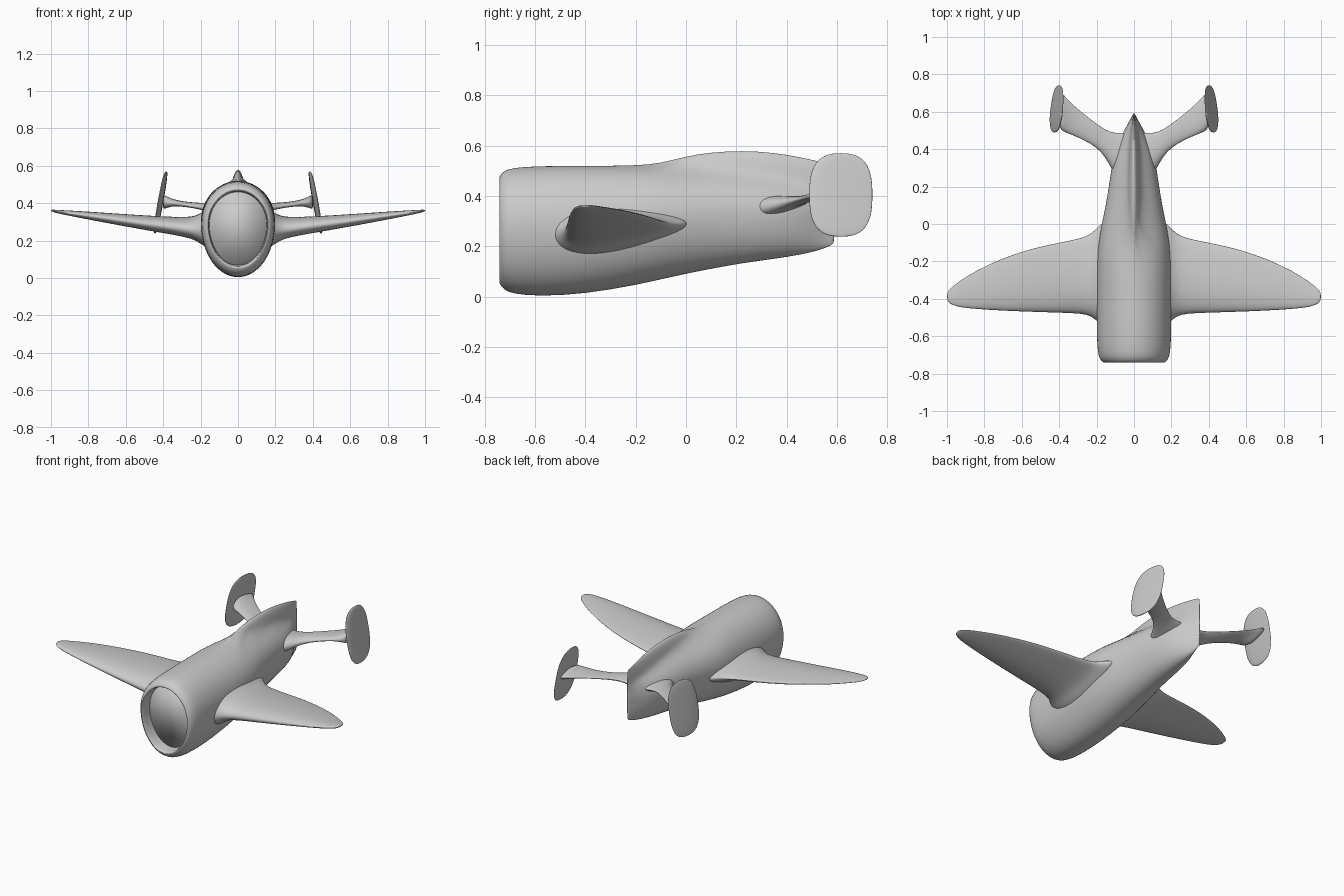
import bpy, bmesh
from math import sin, cos, pi, sqrt
from mathutils import Vector


def loft(name, rings, caps=(True, True), mirror=False, levels=1):
    """Skin closed rings of points into one smooth object."""
    bm = bmesh.new()
    vr = [[bm.verts.new(p) for p in r] for r in rings]
    n = len(vr[0])
    for a, b in zip(vr, vr[1:]):
        for i in range(n):
            j = (i + 1) % n
            bm.faces.new((a[i], a[j], b[j], b[i]))
    if caps[0]:
        bm.faces.new(vr[0][::-1])
    if caps[1]:
        bm.faces.new(vr[-1])
    bmesh.ops.recalc_face_normals(bm, faces=bm.faces)
    me = bpy.data.meshes.new(name)
    bm.to_mesh(me)
    bm.free()
    me.shade_smooth()
    ob = bpy.data.objects.new(name, me)
    bpy.context.collection.objects.link(ob)
    if mirror:
        ob.modifiers.new("mirror", 'MIRROR').use_mirror_merge = False
    if levels:
        s = ob.modifiers.new("smooth", 'SUBSURF')
        s.levels = s.render_levels = levels
    return ob


def body_ring(y, zb, zs, zt, w, s, n=20):
    """Egg-shaped hull (zb..zs, half width w) blended with a narrow spine up to zt."""
    zm = zb + (zs - zb) * 0.56
    half = []
    for i in range(n + 1):
        z = zb + (zt - zb) * (1 - cos(pi * i / n)) / 2
        h = (zs - zm) if z > zm else (zm - zb)
        a = w * sqrt(max(0, 1 - ((z - zm) / h) ** 2))
        b = s * sqrt(max(0, 1 - ((z - zm) / (zt - zm)) ** 2)) if z > zm else 0
        half.append(((a ** 3 + b ** 3) ** (1 / 3), z))
    right = [Vector((x, y, z)) for x, z in half]
    left = [Vector((-x, y, z)) for x, z in half[-2:0:-1]]
    right[0].x = right[-1].x = 0
    return right + left


def foil(le, te, thick, n=24):
    """Airfoil ring from leading to trailing point; thick is the half-thickness vector."""
    le, te, thick = Vector(le), Vector(te), Vector(thick)
    ring = []
    for i in range(n):
        a = 2 * pi * i / n
        u = (1 - cos(a)) / 2
        ring.append(le.lerp(te, u) + thick * sin(a) * (1.25 - 0.75 * u))
    return ring


def wing(name, rows):
    """Rows: x, leading y, trailing y, leading z, trailing z, half thickness."""
    loft(name, [foil((x, a, za), (x, b, zb), (0, 0, t)) for x, a, b, za, zb, t in rows],
         mirror=True)


# Fuselage with intake lip, tail spine and thin rear edge
hull = [
    (-0.74, .05, .48, .48, .165, 0), (-0.725, .027, .50, .50, .183, 0),
    (-0.69, .010, .513, .513, .195, 0), (-0.58, 0, .52, .52, .20, 0),
    (-0.40, .010, .52, .52, .20, 0), (-0.20, .045, .52, .521, .20, .01),
    (-0.10, .068, .515, .53, .19, .03), (0, .090, .505, .559, .173, .045),
    (0.10, .110, .495, .574, .15, .05), (0.22, .132, .485, .581, .132, .047),
    (0.35, .149, .465, .573, .112, .04), (0.45, .165, .45, .555, .08, .03),
    (0.52, .18, .44, .54, .04, .02), (0.585, .205, .42, .522, .005, .005),
    (0.59, .215, .42, .518, .003, .003)]
lip = [(-0.66, .068, .46, .46, .153, 0), (-0.73, .062, .465, .465, .156, 0),
       (-0.742, .056, .472, .472, .16, 0)]
loft("fuselage", [body_ring(*r) for r in lip + hull], caps=(False, True))

# Flat intake disc set back inside the lip
loft("intake_disc", [body_ring(-0.67, .066, .462, .462, .155, 0),
                     body_ring(-0.66, .066, .462, .462, .155, 0)], levels=0)

# Main wings with flared roots
wing("wings", [
    (.12, -.58, .06, .25, .29, .13), (.19, -.53, -.01, .25, .29, .095),
    (.225, -.495, -.05, .255, .288, .068), (.28, -.48, -.075, .262, .29, .055),
    (.40, -.476, -.098, .278, .297, .047), (.55, -.471, -.13, .297, .311, .038),
    (.70, -.465, -.18, .318, .326, .029), (.85, -.455, -.25, .339, .342, .019),
    (.94, -.445, -.31, .351, .352, .012), (.985, -.428, -.345, .358, .358, .008),
    (1.0, -.405, -.37, .361, .361, .004)])

# Swept-back tail arms, flared at both ends
wing("tail_arms", [
    (.01, .20, .49, .33, .38, .05), (.06, .22, .488, .34, .38, .05),
    (.11, .27, .487, .35, .385, .035), (.15, .355, .502, .365, .39, .024),
    (.20, .41, .535, .378, .395, .017), (.27, .45, .59, .388, .40, .014),
    (.33, .475, .64, .397, .407, .016), (.375, .492, .69, .402, .412, .028),
    (.405, .51, .72, .402, .412, .05)])

# Tilted end fins on the arms
rings = []
for i in range(15):
    s = -cos(pi * i / 14) * 0.998
    k = (1 - abs(s) ** 2.8) ** (1 / 2.8)
    x, y, z, c = .413 - .03 * s, .615, .404 + .166 * s, .127 * k
    rings.append(foil((x + .012 * k, y - c, z), (x - .012 * k, y + c, z),
                      (.002 + .009 * k, 0, 0)))
loft("tail_fins", rings, mirror=True)
